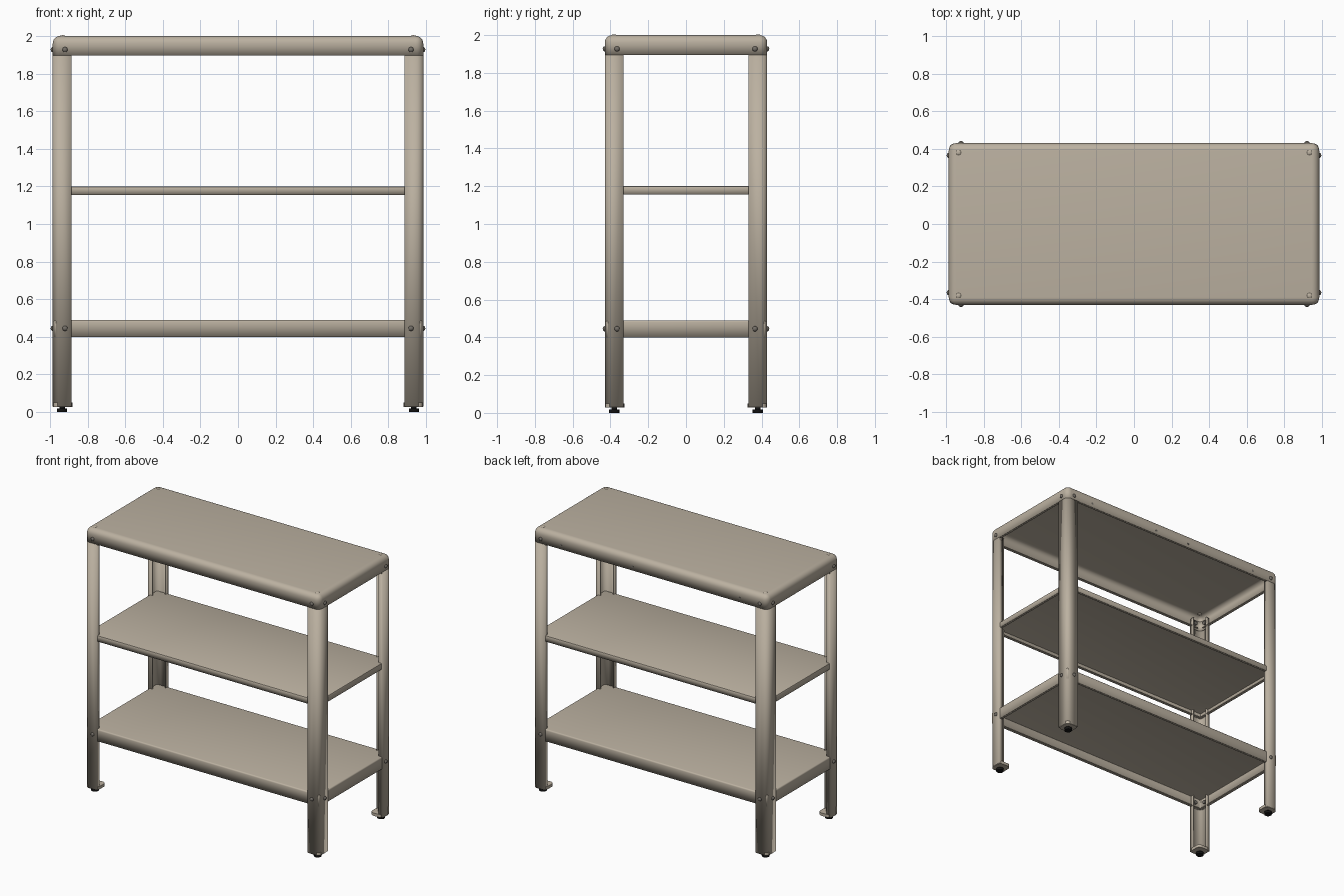
import bpy, bmesh, math
from mathutils import Matrix, Vector

if "Cube" in bpy.data.objects:
    bpy.data.objects.remove(bpy.data.objects["Cube"])

X, Y = 0.985, 0.43          # half size of the outer frame
T = 0.006                   # sheet thickness


def material(name, rgb):
    m = bpy.data.materials.new(name)
    m.diffuse_color = (*rgb, 1)
    m.use_nodes = True
    m.node_tree.nodes["Principled BSDF"].inputs["Base Color"].default_value = m.diffuse_color
    return m


BEIGE = material("beige_metal", (0.50, 0.44, 0.355))
STEEL = material("dark_steel", (0.17, 0.155, 0.135))
BLACK = material("black_rubber", (0.006, 0.006, 0.006))


def finish(name, bm, mat, mirror=False, smooth=True):
    me = bpy.data.meshes.new(name)
    bm.to_mesh(me)
    bm.free()
    me.materials.append(mat)
    ob = bpy.data.objects.new(name, me)
    bpy.context.collection.objects.link(ob)
    bpy.context.view_layer.objects.active = ob
    ob.select_set(True)
    if smooth:
        bpy.ops.object.shade_smooth_by_angle(angle=math.radians(35))
    ob.select_set(False)
    if mirror:
        m = ob.modifiers.new("mirror", 'MIRROR')
        m.use_axis = (True, True, False)
        m.use_mirror_merge = False
    return ob


def box(bm, x0, x1, y0, y1, z0, z1):
    mat = Matrix.Translation(((x0 + x1) / 2, (y0 + y1) / 2, (z0 + z1) / 2))
    mat = mat @ Matrix.Diagonal((x1 - x0, y1 - y0, z1 - z0, 1))
    return bmesh.ops.create_cube(bm, size=1, matrix=mat)["verts"]


def cylinder(bm, pos, axis, r, h, seg=20):
    rot = Vector(axis).to_track_quat('Z', 'Y').to_matrix().to_4x4()
    bmesh.ops.create_cone(bm, cap_ends=True, segments=seg, radius1=r, radius2=r,
                          depth=h, matrix=Matrix.Translation(pos) @ rot)


def dome(bm, pos, axis, r, h):
    rot = Vector(axis).to_track_quat('Z', 'Y').to_matrix().to_4x4()
    bmesh.ops.create_uvsphere(bm, u_segments=16, v_segments=8, radius=1,
                              matrix=Matrix.Translation(pos) @ rot @ Matrix.Diagonal((r, r, h, 1)))


def tray(name, hx, hy, z0, z1, radius, seg, lip):
    # sheet folded down on four sides, open below, with rounded edges
    bm = bmesh.new()
    box(bm, -hx, hx, -hy, hy, z0, z1)
    bm.normal_update()
    bmesh.ops.delete(bm, geom=[f for f in bm.faces if f.normal.z < -0.5], context='FACES_ONLY')
    edges = [e for e in bm.edges if len(e.link_faces) == 2]
    bmesh.ops.bevel(bm, geom=edges, offset=radius, segments=seg, profile=0.5, affect='EDGES')
    ob = finish(name, bm, BEIGE)
    s = ob.modifiers.new("sheet", 'SOLIDIFY')
    s.thickness, s.offset = T, -1
    # narrow flange turned inward along the lower edge
    bm = bmesh.new()
    k = radius
    for s in (-1, 1):
        a, b = sorted((s * (hx - T), s * (hx - lip)))
        box(bm, a, b, -hy + k, hy - k, z0, z0 + T)
        a, b = sorted((s * (hy - T), s * (hy - lip)))
        box(bm, -hx + k, hx - k, a, b, z0, z0 + T)
    finish(name + "_flange", bm, BEIGE, smooth=False)


# shelves
tray("top_shelf", X, Y, 1.895, 2.0, 0.04, 6, 0.02)
tray("middle_shelf", X - 0.010, Y - 0.010, 1.155, 1.20, 0.008, 2, 0.02)
tray("bottom_shelf", X - 0.007, Y - 0.007, 0.40, 0.49, 0.01, 3, 0.02)


def angle_post(name, x, y, width, lip, radius, z0, z1):
    # folded angle profile with turned-in lips, mirrored to four corners
    pts = [(x - width, y - lip), (x - width, y)]
    for i in range(7):
        a = math.pi / 2 * (1 - i / 6)
        pts.append((x - radius + radius * math.cos(a), y - radius + radius * math.sin(a)))
    pts += [(x, y - width), (x - lip, y - width)]
    bm = bmesh.new()
    lo = [bm.verts.new((*p, z0)) for p in pts]
    hi = [bm.verts.new((*p, z1)) for p in pts]
    for i in range(len(pts) - 1):
        bm.faces.new((lo[i], hi[i], hi[i + 1], lo[i + 1]))
    ob = finish(name, bm, BEIGE)
    s = ob.modifiers.new("sheet", 'SOLIDIFY')
    s.thickness, s.offset = T, -1
    m = ob.modifiers.new("mirror", 'MIRROR')
    m.use_axis = (True, True, False)
    m.use_mirror_merge = False


# legs, and their upper ends inside the top shelf
angle_post("legs", X, Y, 0.10, 0.035, 0.04, 0.03, 1.896)
angle_post("leg_tops", X - T, Y - T, 0.094, 0.029, 0.034, 1.88, 1.955)

# foot plates closing the legs, with a rounded inner corner and a nut boss
bm = bmesh.new()
vs = box(bm, X - 0.105, X - 0.002, Y - 0.105, Y - 0.002, 0.028, 0.05)
up = [e for e in bm.edges if abs(e.verts[0].co.z - e.verts[1].co.z) > 0.01]
bmesh.ops.bevel(bm, geom=up, offset=0.03, segments=5, profile=0.5, affect='EDGES')
cylinder(bm, (X - 0.05, Y - 0.05, 0.06), (0, 0, 1), 0.022, 0.03)
finish("foot_plates", bm, BEIGE, mirror=True)

# adjustable feet
bm = bmesh.new()
cylinder(bm, (X - 0.05, Y - 0.05, 0.0095), (0, 0, 1), 0.027, 0.019, 24)
cylinder(bm, (X - 0.05, Y - 0.05, 0.025), (0, 0, 1), 0.014, 0.02)
finish("feet", bm, BLACK, mirror=True)

# bolts on both faces of every corner, with nuts inside
bolts, nuts = bmesh.new(), bmesh.new()
for z in (0.445, 1.927):
    dome(bolts, (X - 0.065, Y, z), (0, 1, 0), 0.014, 0.011)
    dome(bolts, (X, Y - 0.065, z), (1, 0, 0), 0.014, 0.011)
    cylinder(nuts, (X - 0.065, Y - 0.018, z), (0, 1, 0), 0.016, 0.014, 6)
    cylinder(nuts, (X - 0.018, Y - 0.065, z), (1, 0, 0), 0.016, 0.014, 6)
finish("bolts", bolts, STEEL, mirror=True)
finish("nuts", nuts, STEEL, mirror=True)

# small raised pips on the top corners
bm = bmesh.new()
dome(bm, (X - 0.052, Y - 0.05, 1.996), (0, 0, 1), 0.016, 0.008)
finish("top_pips", bm, BEIGE, mirror=True)

# small holes in the back rim of the top shelf
bm = bmesh.new()
for x in (-0.75, -0.15, 0.15, 0.75):
    cylinder(bm, (x, Y, 1.925), (0, 1, 0), 0.009, 0.002, 12)
finish("rim_holes", bm, STEEL)
